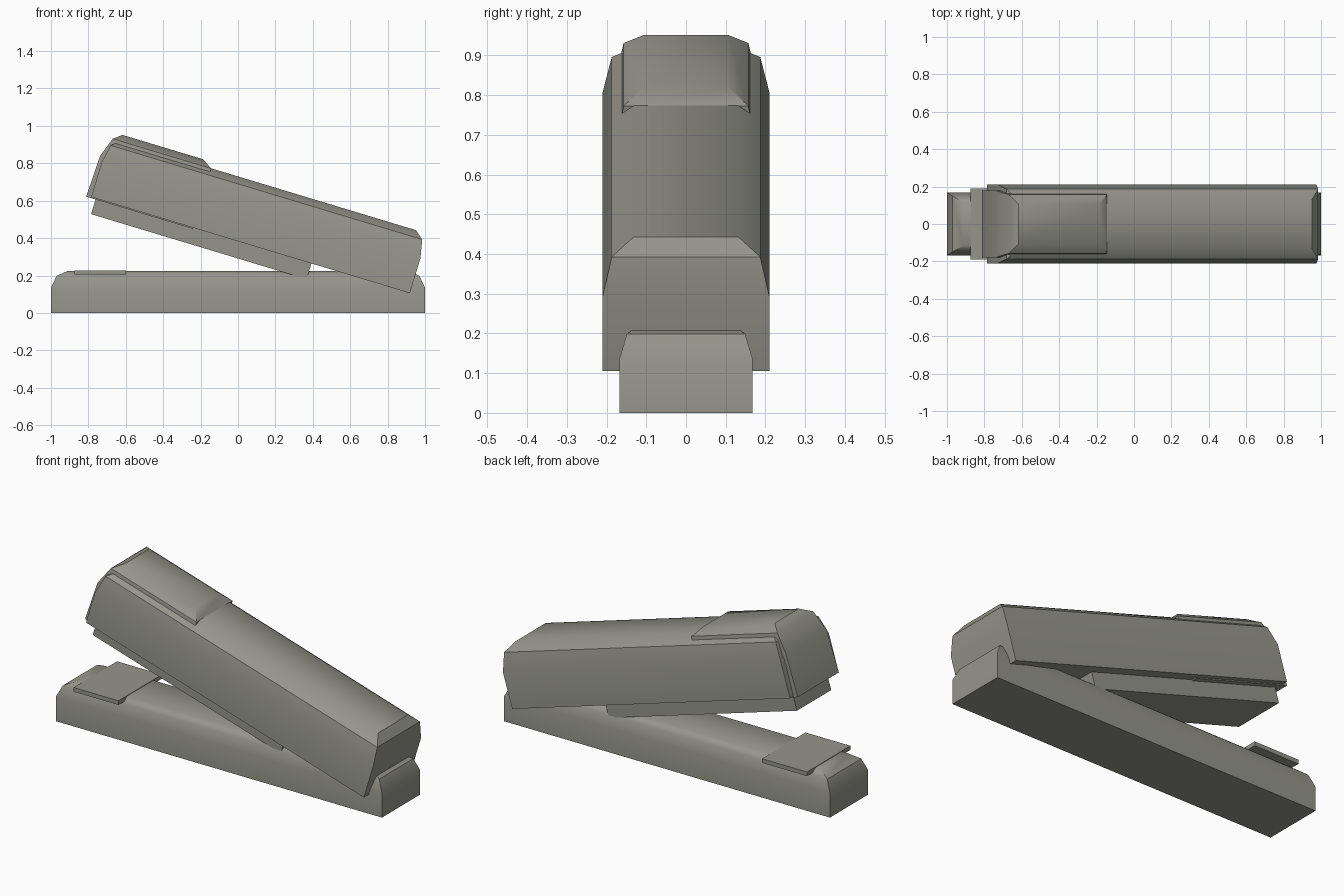
import bpy, bmesh, math
from mathutils import Matrix

cube = bpy.data.objects.get("Cube")
if cube:
    bpy.data.objects.remove(cube, do_unlink=True)

grey = bpy.data.materials.new("warm_grey")
grey.use_nodes = True
COLOUR = (0.30, 0.30, 0.26, 1)
grey.diffuse_color = COLOUR
grey.node_tree.nodes["Principled BSDF"].inputs["Base Color"].default_value = COLOUR

# The upper arm is modelled flat, then tilted about its lower left corner
TILT = Matrix.Translation((-0.785, 0, 0.62)) @ Matrix.Rotation(math.radians(16.8), 4, "Y")


def stack(name, rings, matrix=Matrix()):
    """Loft rectangular rings, each (height, start, end, half width)."""
    bm = bmesh.new()
    loops = []
    for z, a, b, w in rings:
        corners = ((a, -w), (b, -w), (b, w), (a, w))
        loops.append([bm.verts.new((x, y, z)) for x, y in corners])
    bm.faces.new(reversed(loops[0]))
    bm.faces.new(loops[-1])
    for low, high in zip(loops, loops[1:]):
        for i in range(4):
            j = (i + 1) % 4
            bm.faces.new((low[i], low[j], high[j], high[i]))
    bmesh.ops.transform(bm, matrix=matrix, verts=bm.verts)
    bmesh.ops.recalc_face_normals(bm, faces=bm.faces)
    mesh = bpy.data.meshes.new(name)
    bm.to_mesh(mesh)
    bm.free()
    mesh.materials.append(grey)
    obj = bpy.data.objects.new(name, mesh)
    bpy.context.collection.objects.link(obj)
    bpy.ops.object.select_all(action="DESELECT")
    obj.select_set(True)
    bpy.context.view_layer.objects.active = obj
    bpy.ops.object.shade_smooth_by_angle(angle=math.radians(38.5))
    return obj


# Base with a chamfered top
stack("base", [(0, -1, 1, 0.168), (0.135, -1, 1, 0.168),
               (0.198, -0.97, 0.97, 0.149), (0.225, -0.91, 0.91, 0.115)])

# Flat plate that bends the staples
stack("anvil_plate", [(0.205, -0.875, -0.6, 0.19), (0.228, -0.875, -0.6, 0.19)])

# Tilted arm body
L = 1.78
stack("arm_body", [(0, 0, L, 0.21), (0.195, 0, L, 0.21),
                   (0.294, 0.02, L - 0.02, 0.187),
                   (0.332, 0.066, L - 0.066, 0.132)], TILT)

# Cap wrapped over the nose of the arm
stack("nose_cap", [(-0.006, -0.026, 0.57, 0.18), (0.225, -0.018, 0.57, 0.178),
                   (0.331, 0.02, 0.57, 0.157),
                   (0.366, 0.064, 0.515, 0.105)], TILT)

# Staple magazine below the arm
stack("magazine", [(-0.088, 0.026, 1.23, 0.15), (0.05, 0.026, 1.23, 0.15)], TILT)
